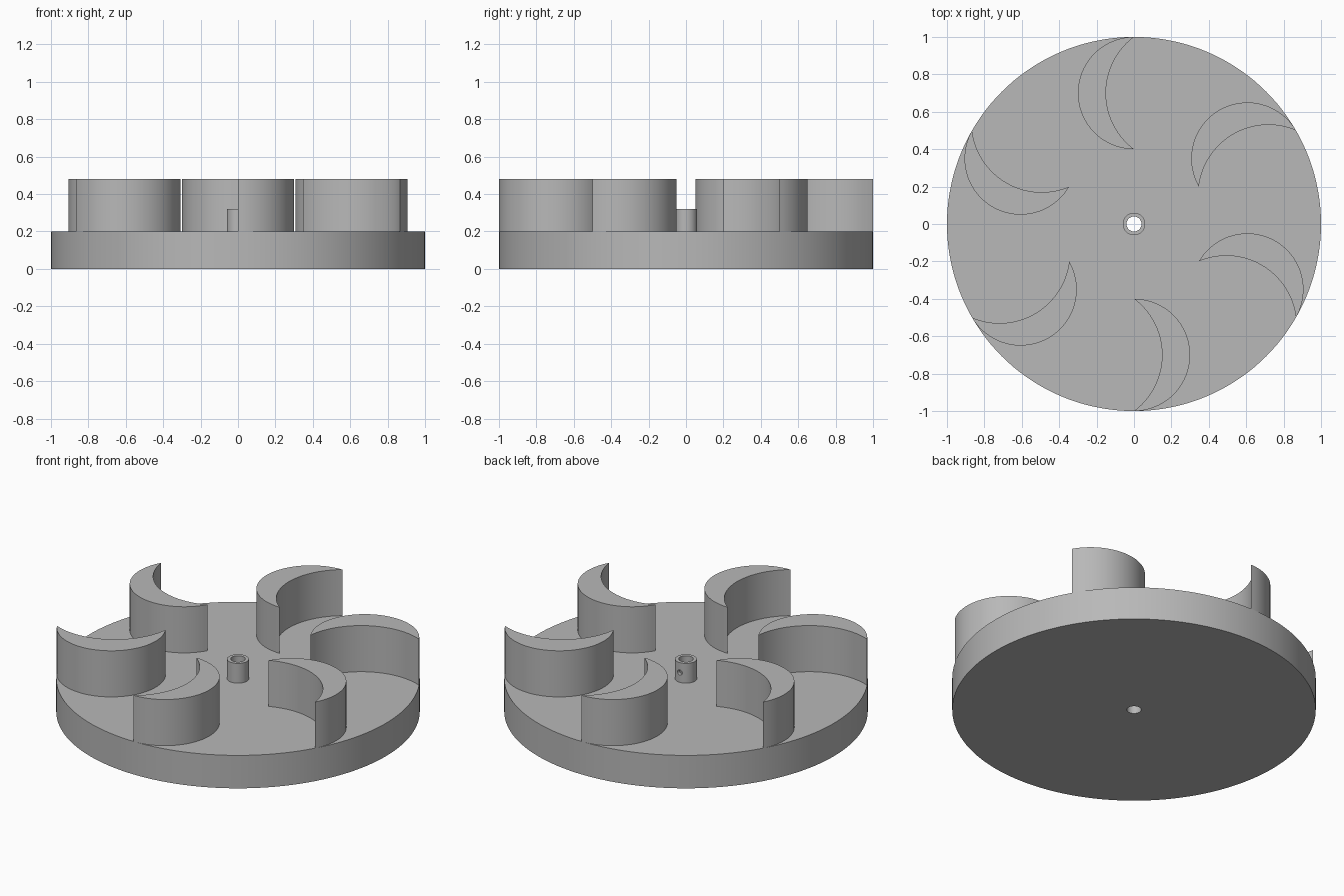
import bpy, bmesh, math
from math import cos, sin, pi
from mathutils import Matrix

cube = bpy.data.objects.get("Cube")
if cube:
    bpy.data.objects.remove(cube, do_unlink=True)

GREY = (0.48, 0.48, 0.48, 1)
grey = bpy.data.materials.new("plain grey")
grey.use_nodes = True
grey.diffuse_color = GREY
grey.node_tree.nodes["Principled BSDF"].inputs["Base Color"].default_value = GREY

DISC_TOP, BLADE_TOP, HUB_TOP = 0.2, 0.48, 0.32
BORE, HUB_R = 0.04, 0.06


def finish(name, bm):
    """Turn a bmesh into a grey object with smooth sides and sharp rims."""
    bmesh.ops.recalc_face_normals(bm, faces=bm.faces)
    mesh = bpy.data.meshes.new(name)
    bm.to_mesh(mesh)
    bm.free()
    mesh.materials.append(grey)
    ob = bpy.data.objects.new(name, mesh)
    bpy.context.collection.objects.link(ob)
    return ob


def smooth(ob):
    bpy.ops.object.select_all(action="DESELECT")
    ob.select_set(True)
    bpy.context.view_layer.objects.active = ob
    bpy.ops.object.shade_smooth_by_angle(angle=math.radians(30))


def ring(name, r_in, r_out, z0, z1, sides):
    """Revolve a rectangle around z."""
    bm = bmesh.new()
    loops = []
    for i in range(sides):
        a = 2 * pi * i / sides
        loops.append([bm.verts.new((r * cos(a), r * sin(a), z))
                      for r, z in ((r_in, z0), (r_out, z0), (r_out, z1), (r_in, z1))])
    for i in range(sides):
        p, q = loops[i], loops[(i + 1) % sides]
        for k in range(4):
            n = (k + 1) % 4
            bm.faces.new((p[k], q[k], q[n], p[n]))
    return finish(name, bm)


# Base disc with a central bore
smooth(ring("base_disc", BORE, 1.0, 0, DISC_TOP, 144))

# Hub tube with a set screw hole through its back wall
hub = ring("hub_tube", BORE, HUB_R, DISC_TOP, HUB_TOP, 48)
bm = bmesh.new()
bmesh.ops.create_cone(bm, cap_ends=True, segments=24, radius1=0.016, radius2=0.016, depth=0.08,
                      matrix=Matrix.Translation((0, 0.06, 0.26)) @ Matrix.Rotation(pi / 2, 4, "X"))
cutter = finish("screw_hole_cutter", bm)
cutter.hide_render = True
cut = hub.modifiers.new("screw_hole", "BOOLEAN")
cut.operation, cut.solver, cut.object = "DIFFERENCE", "EXACT", cutter
bpy.context.view_layer.objects.active = hub
bpy.ops.object.modifier_apply(modifier=cut.name)
bpy.data.objects.remove(cutter, do_unlink=True)
smooth(hub)


def arc(cx, radius, half_angle, steps):
    """Arc bulging toward -x, running from the rim inward."""
    return [(cx - radius * cos(t), 0.7 + radius * sin(t))
            for t in (half_angle * (1 - 2 * i / steps) for i in range(steps + 1))]


# Crescent blades: half circle outside, shallower arc inside
STEPS = 40
outer = arc(0, 0.3, pi / 2, STEPS)
inner = arc(0.225, 0.375, math.asin(0.8), STEPS)
for n in range(6):
    bm = bmesh.new()
    levels = []
    for z in (DISC_TOP, BLADE_TOP):
        o = [bm.verts.new((x, y, z)) for x, y in outer]
        i = [o[0]] + [bm.verts.new((x, y, z)) for x, y in inner[1:-1]] + [o[-1]]
        levels.append((o, i))
    (o0, i0), (o1, i1) = levels
    for k in range(STEPS):
        for low, high in ((o0, o1), (i0, i1)):
            bm.faces.new((low[k], low[k + 1], high[k + 1], high[k]))
        for o, i in levels:
            corners = list(dict.fromkeys((o[k], o[k + 1], i[k + 1], i[k])))
            bm.faces.new(corners)
    bmesh.ops.rotate(bm, verts=bm.verts, matrix=Matrix.Rotation(n * pi / 3, 3, "Z"))
    smooth(finish(f"blade_{n + 1}", bm))
